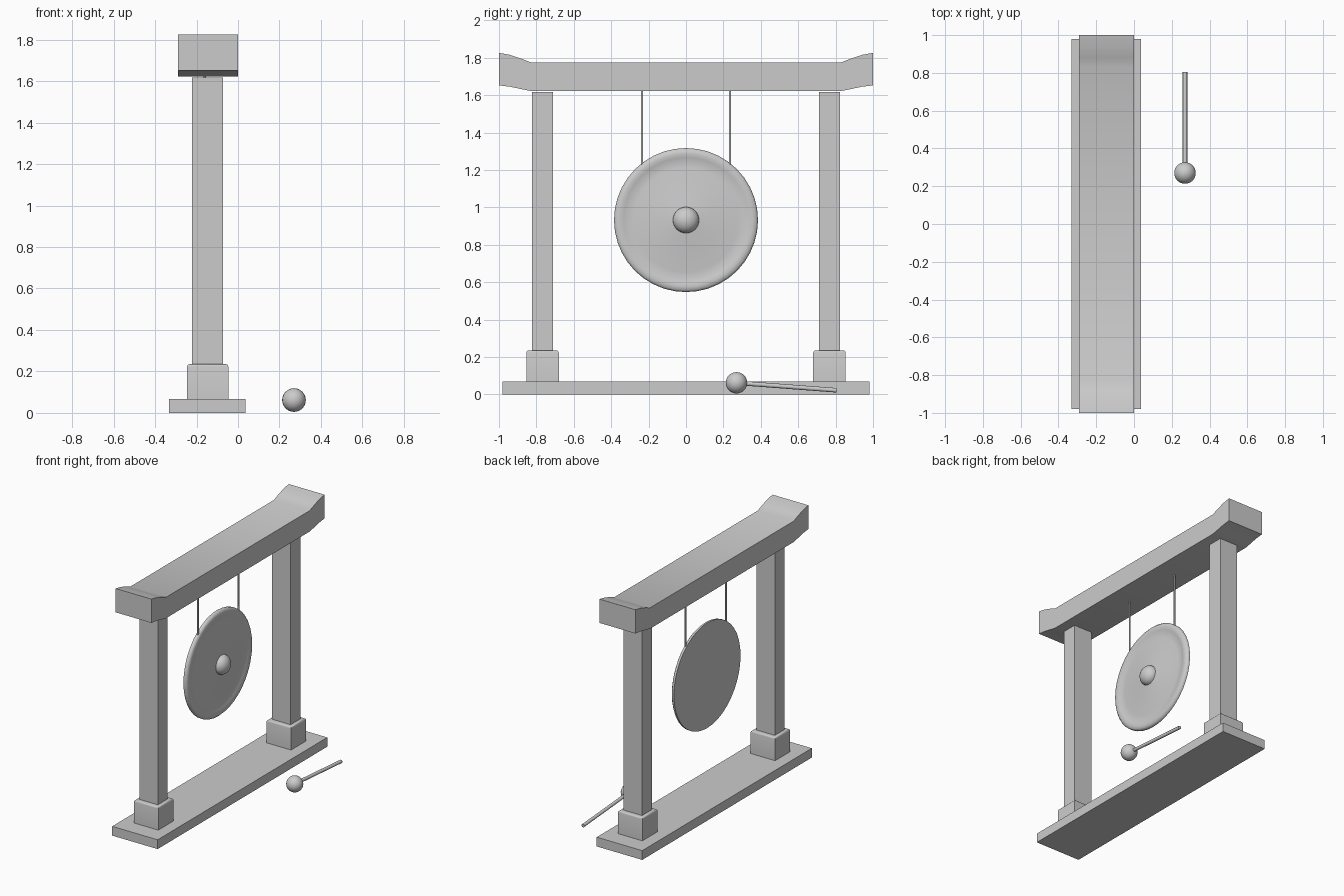
import bpy, bmesh, math
from mathutils import Vector

if "Cube" in bpy.data.objects:
    bpy.data.objects.remove(bpy.data.objects["Cube"])

CX = -0.145  # centre line of the frame


def finish(name, bm, angle=35):
    bmesh.ops.recalc_face_normals(bm, faces=bm.faces)
    me = bpy.data.meshes.new(name)
    bm.to_mesh(me)
    bm.free()
    ob = bpy.data.objects.new(name, me)
    bpy.context.collection.objects.link(ob)
    bpy.ops.object.select_all(action='DESELECT')
    ob.select_set(True)
    bpy.context.view_layer.objects.active = ob
    bpy.ops.object.shade_smooth_by_angle(angle=math.radians(angle))
    return ob


def box(name, x, y, z, top_bevel=0):
    bm = bmesh.new()
    bmesh.ops.create_cube(bm, size=1)
    for v in bm.verts:
        v.co = [a[0] + (c + 0.5) * (a[1] - a[0]) for a, c in zip((x, y, z), v.co)]
    if top_bevel:
        edges = [e for e in bm.edges if all(v.co.z > z[1] - 1e-4 for v in e.verts)]
        bmesh.ops.bevel(bm, geom=edges, offset=top_bevel, segments=3,
                        profile=0.5, affect='EDGES')
    return finish(name, bm)


def rod(name, a, b, r, sides=12):
    a, b = Vector(a), Vector(b)
    bm = bmesh.new()
    bmesh.ops.create_cone(bm, cap_ends=True, segments=sides, radius1=r, radius2=r,
                          depth=(b - a).length)
    rot = (b - a).to_track_quat('Z', 'Y')
    for v in bm.verts:
        v.co = rot @ v.co + (a + b) / 2
    return finish(name, bm, 50)


# Base plank, plinths and posts
box("base", (-0.332, 0.036), (-0.98, 0.98), (0, 0.068))
for side, s in (("left", -1), ("right", 1)):
    box(f"{side}_plinth", (-0.245, -0.047), (s * 0.767 - 0.087, s * 0.767 + 0.087),
        (0.068, 0.235), 0.012)
    box(f"{side}_post", (-0.221, -0.072), (s * 0.767 - 0.056, s * 0.767 + 0.056),
        (0.23, 1.617))

# Top beam with upswept ends: (y, bottom z, top z)
half = [(0.83, 1.622, 1.775), (0.88, 1.632, 1.795), (0.94, 1.645, 1.815), (1.0, 1.652, 1.826)]
sections = [(-y, b, t) for y, b, t in reversed(half)] + half
bm = bmesh.new()
rings = [[bm.verts.new(p) for p in ((-0.29, y, b), (0, y, b), (0, y, t), (-0.29, y, t))]
         for y, b, t in sections]
for r0, r1 in zip(rings, rings[1:]):
    for i in range(4):
        j = (i + 1) % 4
        bm.faces.new((r0[i], r0[j], r1[j], r1[i]))
bm.faces.new(rings[0])
bm.faces.new(rings[-1])
finish("top_beam", bm)

# Gong: profile of (radius, x) turned around the x axis
profile = [(0.385, -0.172), (0.385, -0.158), (0.375, -0.148), (0.355, -0.145),
           (0.335, -0.149), (0.315, -0.155), (0.28, -0.153), (0.18, -0.143), (0.07, -0.13)]
for k in range(1, 6):  # centre boss
    a = k * math.pi / 12
    profile.append((0.07 * math.cos(a), -0.13 + 0.056 * math.sin(a)))
N, GZ = 40, 0.932
bm = bmesh.new()
rings = [[bm.verts.new((x, r * math.cos(2 * math.pi * i / N), GZ + r * math.sin(2 * math.pi * i / N)))
          for i in range(N)] for r, x in profile]
for r0, r1 in zip(rings, rings[1:]):
    for i in range(N):
        j = (i + 1) % N
        bm.faces.new((r0[i], r0[j], r1[j], r1[i]))
tip = bm.verts.new((-0.074, 0, GZ))
for i in range(N):
    bm.faces.new((rings[-1][i], rings[-1][(i + 1) % N], tip))
bm.faces.new(rings[0])  # flat back
finish("gong", bm, 50)

# Hanging cords
for side, s in (("left", -1), ("right", 1)):
    rod(f"{side}_cord", (-0.16, s * 0.235, 1.225), (-0.16, s * 0.235, 1.63), 0.006, 8)

# Mallet lying beside the frame
bm = bmesh.new()
bmesh.ops.create_uvsphere(bm, u_segments=24, v_segments=16, radius=0.057)
bmesh.ops.translate(bm, verts=bm.verts, vec=(0.27, 0.27, 0.062))
finish("mallet_head", bm)
rod("mallet_handle", (0.27, 0.27, 0.062), (0.27, 0.805, 0.022), 0.012)
